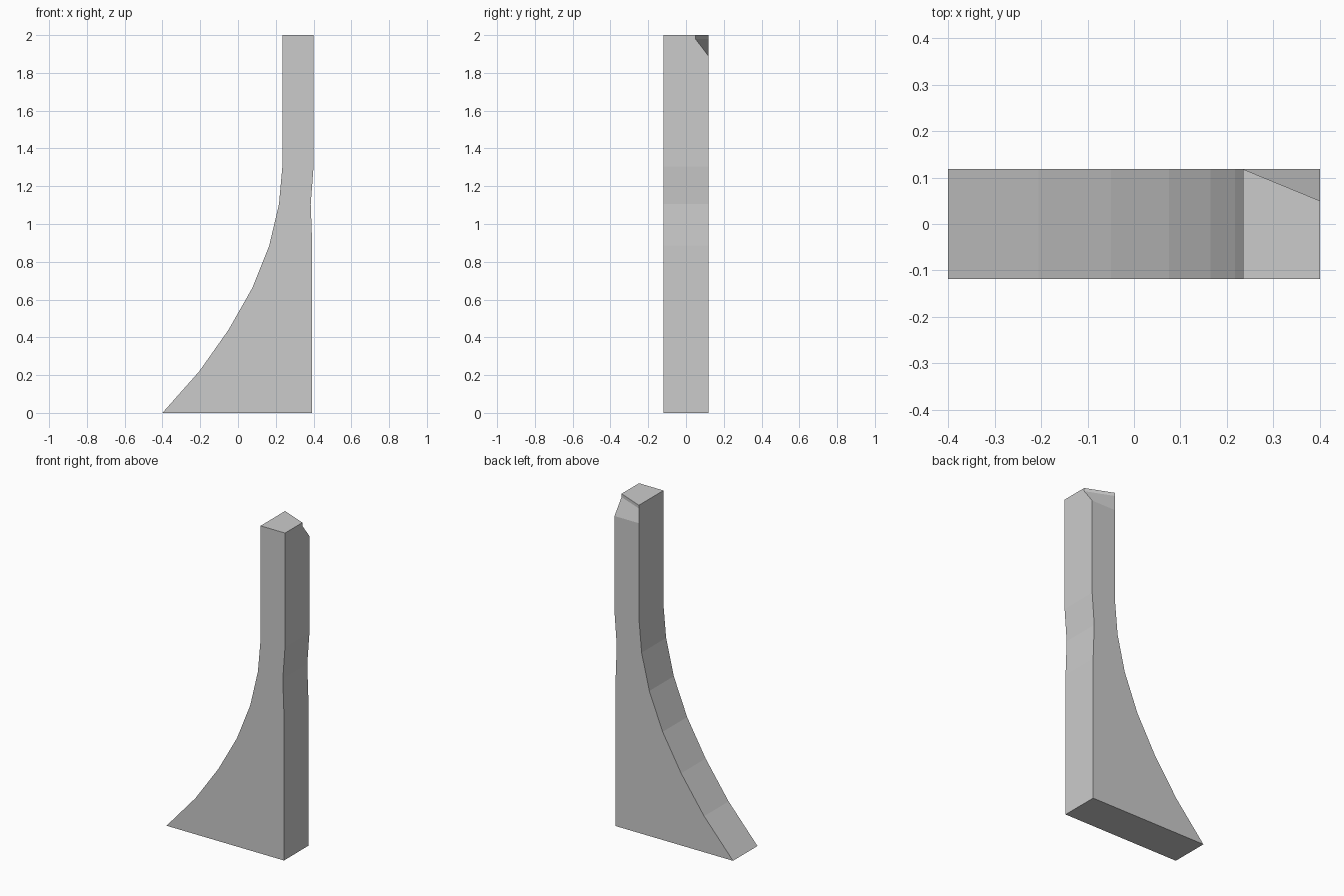
import bpy, bmesh

if "Cube" in bpy.data.objects:
    bpy.data.objects.remove(bpy.data.objects["Cube"])

HALF = 0.118          # half thickness in y
CUT_Z = 1.89          # where the notched tip begins

# curved left edge (upward), then nearly straight right edge (downward)
profile = [(-0.4, 0), (-0.205, 0.22), (-0.05, 0.44), (0.075, 0.66),
           (0.165, 0.885), (0.217, 1.105), (0.235, 1.305), (0.235, CUT_Z),
           (0.4, CUT_Z), (0.4, 1.305), (0.385, 1.105), (0.393, 0.885),
           (0.393, 0)]

bm = bmesh.new()

# flared post: profile extruded through y, left open at the top
front = [bm.verts.new((x, -HALF, z)) for x, z in profile]
back = [bm.verts.new((x, HALF, z)) for x, z in profile]
bm.faces.new(front)
bm.faces.new(back)
n = len(profile)
for i in range(n):
    if i != 7:
        j = (i + 1) % n
        bm.faces.new((front[i], front[j], back[j], back[i]))

# tip with the back right corner cut away
fl, fr, bl, br = front[7], front[8], back[7], back[8]
tfl = bm.verts.new((0.235, -HALF, 2))
tfr = bm.verts.new((0.4, -HALF, 2))
tr = bm.verts.new((0.4, 0.05, 2))
tbl = bm.verts.new((0.235, HALF, 2))
lr = bm.verts.new((0.4, 0.05, 1.98))
lbl = bm.verts.new((0.235, HALF, 1.98))
for f in ((tfl, tfr, tr, tbl),          # top
          (fl, fr, tfr, tfl),           # front
          (fr, br, lr, tr, tfr),        # right
          (fl, tfl, tbl, lbl, bl),      # left
          (tr, lr, lbl, tbl),           # small wall
          (br, bl, lbl, lr)):           # sloped cut
    bm.faces.new(f)

bmesh.ops.recalc_face_normals(bm, faces=bm.faces[:])
mesh = bpy.data.meshes.new("flared_post")
bm.to_mesh(mesh)
bm.free()
bpy.context.collection.objects.link(bpy.data.objects.new("flared_post", mesh))
